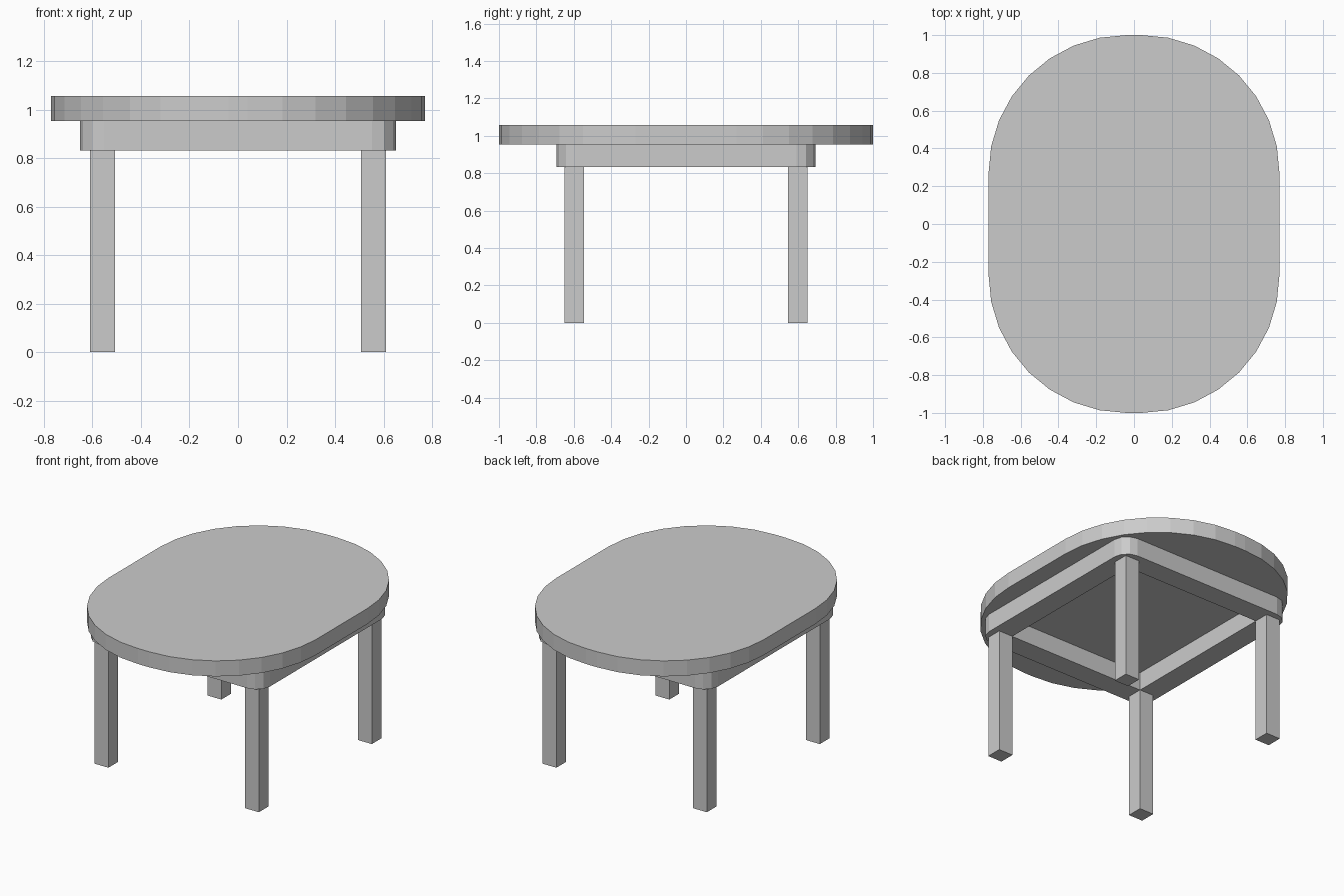
import bpy
from math import cos, sin, pi

if "Cube" in bpy.data.objects:
    bpy.data.objects.remove(bpy.data.objects["Cube"])


def rounded_rect(hx, hy, r=0, segments=0):
    """Outline of a rectangle with half sizes hx, hy and rounded corners."""
    points = []
    for i, (sx, sy) in enumerate([(1, 1), (-1, 1), (-1, -1), (1, -1)]):
        for k in range(segments + 1):
            a = i * pi / 2 + (k / segments * pi / 2 if segments else 0)
            points.append((sx * (hx - r) + r * cos(a), sy * (hy - r) + r * sin(a)))
    return points


def slab(name, outlines, z0, z1):
    """Extrude flat outlines from z0 to z1; a second outline makes a hole."""
    curve = bpy.data.curves.new(name, 'CURVE')
    curve.dimensions = '2D'
    curve.fill_mode = 'BOTH'
    curve.extrude = (z1 - z0) / 2
    for points in outlines:
        spline = curve.splines.new('POLY')
        spline.points.add(len(points) - 1)
        for p, (x, y) in zip(spline.points, points):
            p.co = (x, y, 0, 1)
        spline.use_cyclic_u = True
    obj = bpy.data.objects.new(name, curve)
    obj.location.z = (z0 + z1) / 2
    bpy.context.collection.objects.link(obj)
    bpy.ops.object.select_all(action='DESELECT')
    obj.select_set(True)
    bpy.context.view_layer.objects.active = obj
    bpy.ops.object.convert(target='MESH')
    for poly in bpy.context.object.data.polygons:
        poly.use_smooth = False


# Oval top with large faceted corners
slab("table_top", [rounded_rect(0.77, 1.0, 0.73, 8)], 0.953, 1.057)

# Hollow apron frame under the top
slab("apron", [rounded_rect(0.652, 0.692, 0.1, 3), rounded_rect(0.507, 0.547)], 0.832, 0.953)

# Four square legs
for y, depth in ((-0.598, "front"), (0.598, "back")):
    for x, side in ((-0.558, "left"), (0.558, "right")):
        bpy.ops.mesh.primitive_cube_add(size=1, location=(x, y, 0.416))
        leg = bpy.context.object
        leg.name = f"{depth}_{side}_leg"
        leg.scale = (0.104, 0.104, 0.832)
